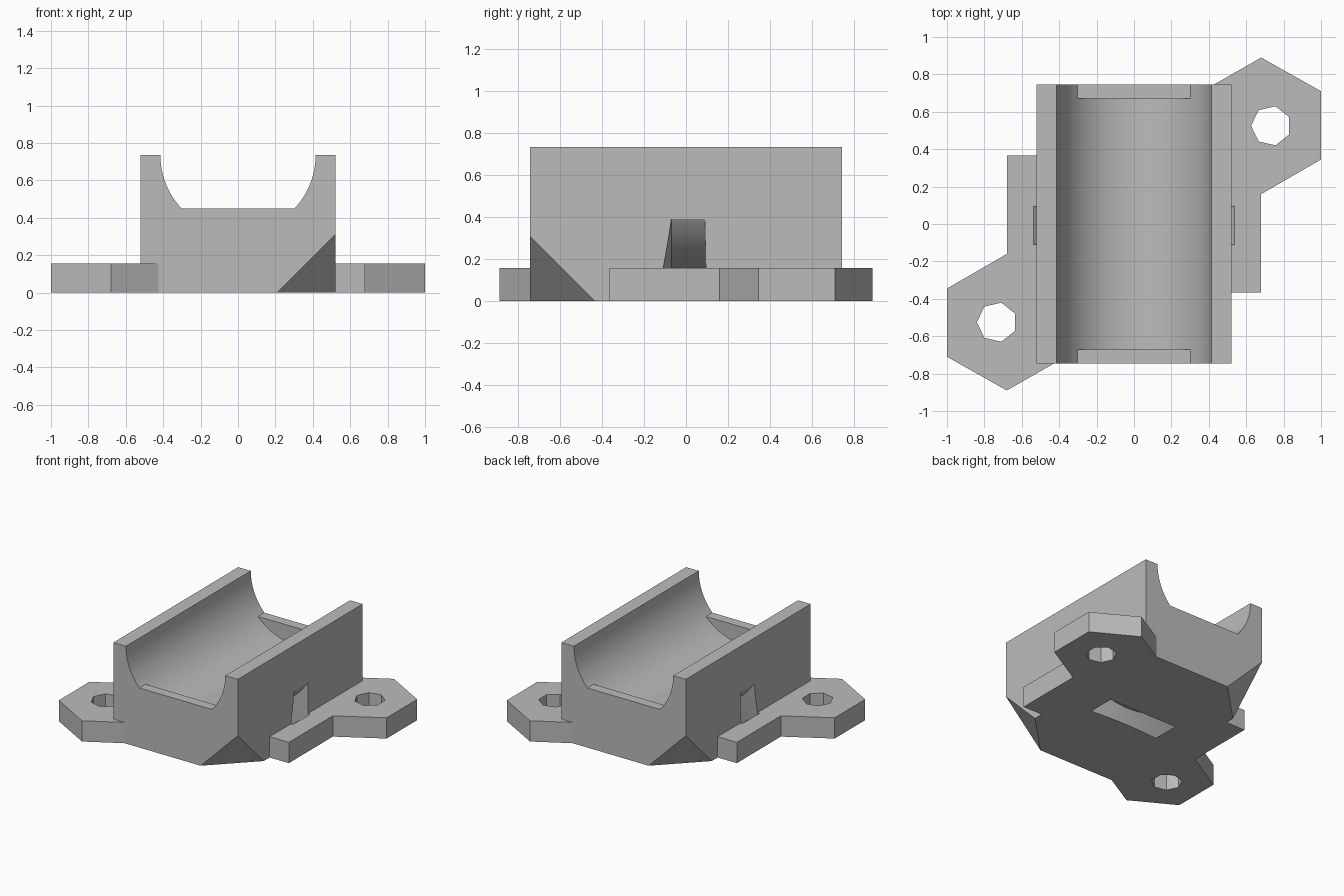
import bpy, bmesh, math
from mathutils import Matrix, Vector

cube = bpy.data.objects.get("Cube")
if cube:
    bpy.data.objects.remove(cube, do_unlink=True)

grey = bpy.data.materials.new("plain grey")
grey.use_nodes = True
colour = (0.5, 0.5, 0.5, 1)
grey.diffuse_color = colour
grey.node_tree.nodes["Principled BSDF"].inputs["Base Color"].default_value = colour


def finish(name, bm):
    bmesh.ops.recalc_face_normals(bm, faces=bm.faces)
    mesh = bpy.data.meshes.new(name)
    bm.to_mesh(mesh)
    bm.free()
    mesh.materials.append(grey)
    ob = bpy.data.objects.new(name, mesh)
    bpy.context.collection.objects.link(ob)
    return ob


def prism(name, outline, start, end, axis="z"):
    """Extrude a 2D outline along z, or an xz outline along y."""
    place = (lambda p, t: (p[0], p[1], t)) if axis == "z" else (lambda p, t: (p[0], t, p[1]))
    bm = bmesh.new()
    face = bm.faces.new([bm.verts.new(place(p, start)) for p in outline])
    new = bmesh.ops.extrude_face_region(bm, geom=[face])["geom"]
    shift = Vector(place((0, 0), end - start))
    bmesh.ops.translate(bm, vec=shift, verts=[v for v in new if isinstance(v, bmesh.types.BMVert)])
    return finish(name, bm)


def combine(target, tool, operation="DIFFERENCE"):
    mod = target.modifiers.new("combine", "BOOLEAN")
    mod.operation, mod.object, mod.solver = operation, tool, "EXACT"
    bpy.context.view_layer.objects.active = target
    bpy.ops.object.modifier_apply(modifier=mod.name)
    bpy.data.objects.remove(tool, do_unlink=True)


def arc(radius, centre_z, a0, a1, steps):
    angles = [a0 + (a1 - a0) * i / steps for i in range(steps + 1)]
    return [(radius * math.cos(a), centre_z + radius * math.sin(a)) for a in angles]


W, L, H = 0.52, 0.745, 0.735     # block half width, half length, height
R, LIP = 0.415, 0.45             # groove radius, height of the end walls
PLATE = 0.157

# Main block
block = prism("cradle", [(-W, 0), (W, 0), (W, H), (-W, H)], -L, L, "y")

# Groove: open part above the end walls, then the deeper part between them
dip = math.asin((H - LIP) / R)
right_side = arc(R, H, 0, -dip, 14)
left_side = [(-x, z) for x, z in reversed(right_side)]
combine(block, prism("groove_upper", right_side + left_side + [(-R, 1), (R, 1)], -1, 1, "y"))
lower = arc(R, H, -dip, dip - math.pi, 30)
x_end = lower[0][0]
combine(block, prism("groove_lower", lower + [(-x_end, 0.6), (x_end, 0.6)], -0.67, 0.67, "y"))

# Sloped cuts on two opposite bottom corners
for s in (1, -1):
    c, e = 0.31, 0.1
    k = c + 3 * e      # tetrahedron enlarged past the corner, same sloped plane
    corner = Vector((s * (W + e), -s * (L + e), -e))
    bm = bmesh.new()
    verts = [bm.verts.new(corner + Vector(d) * k)
             for d in ((0, 0, 0), (-s, 0, 0), (0, s, 0), (0, 0, 1))]
    for skip in verts:
        bm.faces.new([v for v in verts if v is not skip])
    combine(block, finish("corner_cut", bm))

# Base plate with a hexagonal mounting ear on each side
half = [(0.68, -0.365), (0.68, 0.16), (1, 0.345), (1, 0.71), (0.68, 0.89),
        (0.365, 0.71), (0.365, 0.365)]
plate = prism("base_plate", half + [(-x, -y) for x, y in half], 0, PLATE)
for s in (1, -1):
    hole = [(s * 0.733 - 0.107 * math.cos(i * math.tau / 7),
             s * 0.525 + 0.107 * math.sin(i * math.tau / 7)) for i in range(7)]
    combine(plate, prism("screw_hole", hole, -0.1, 0.3))
combine(block, plate, "UNION")

# Curved strap tunnel around the groove axis
bm = bmesh.new()
section = [(0.624, -0.07), (0.624, 0.09), (0.79, 0.095), (0.79, -0.112)]
steps = 72
rings = []
for i in range(steps):
    turn = Matrix.Rotation(i * math.tau / steps, 3, "Y")
    rings.append([bm.verts.new(turn @ Vector((r, y, 0)) + Vector((0, 0, H))) for r, y in section])
for i in range(steps):
    a, b = rings[i], rings[(i + 1) % steps]
    for j in range(4):
        n = (j + 1) % 4
        bm.faces.new((a[j], a[n], b[n], b[j]))
combine(block, finish("strap_tunnel", bm))

# Smooth the curves, keep the corners sharp
bpy.ops.object.select_all(action="DESELECT")
block.select_set(True)
bpy.context.view_layer.objects.active = block
bpy.ops.object.shade_smooth_by_angle(angle=math.radians(25))
